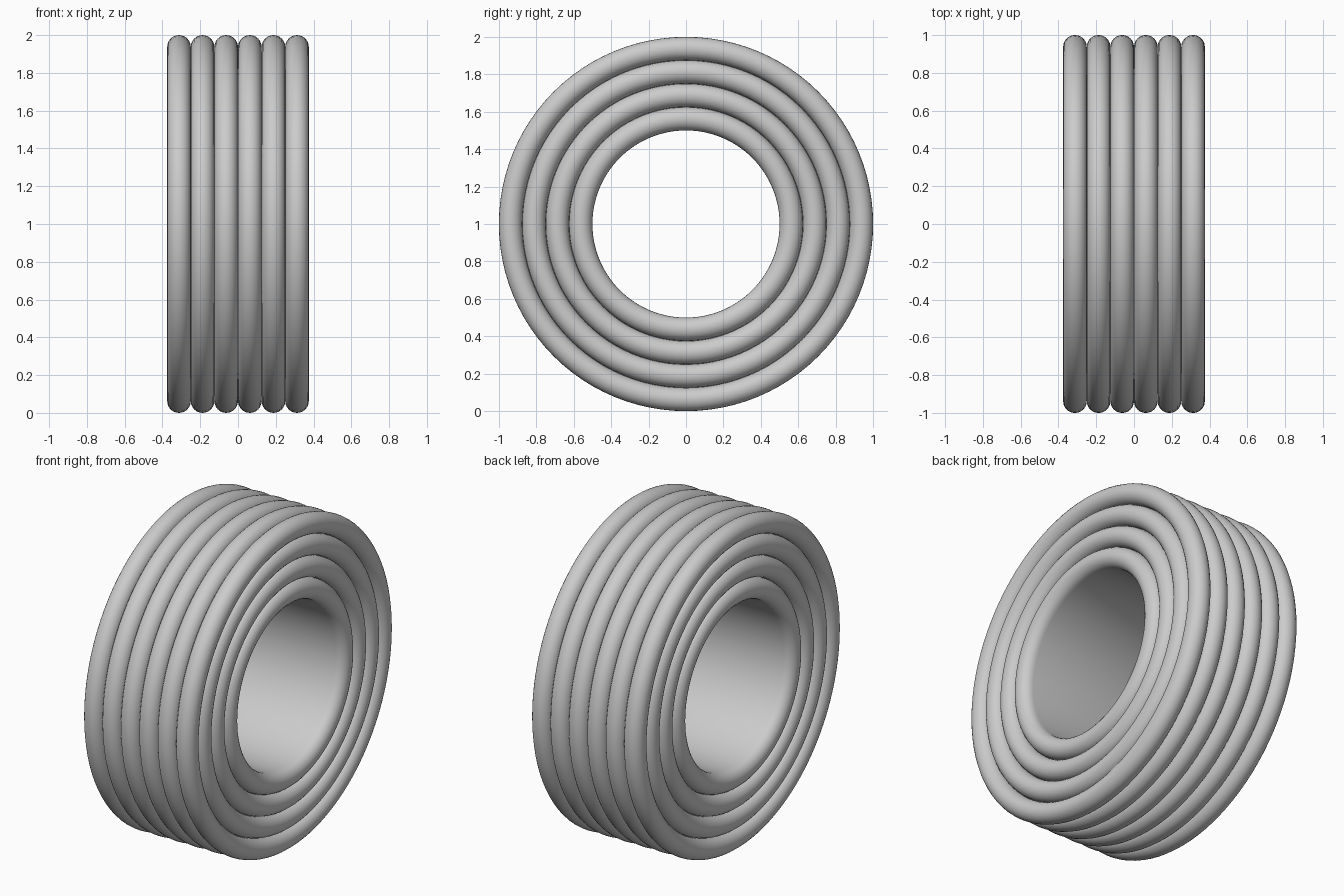
import bpy, bmesh
from math import sin, cos, pi, radians

if "Cube" in bpy.data.objects:
    bpy.data.objects.remove(bpy.data.objects["Cube"])

TUBE = 0.0625      # radius of one winding
PITCH = 2 * TUBE
COLS, ROWS = 6, 4  # windings across the width, layers deep
R_OUT = 1 - TUBE   # centre radius of the outer layer
X_END = (COLS - 1) / 2 * PITCH
SEGMENTS = 96


def arc(x, r, start, end):
    """Points along a tube cross-section, in (x, radius)."""
    n = int(abs(end - start) / 15)
    angles = [radians(start + (end - start) * i / n) for i in range(n + 1)]
    return [(x + TUBE * cos(a), r + TUBE * sin(a)) for a in angles]


# Outline: outer windings, shoulders, side layers, then the smooth bore
profile = []
layers = [R_OUT - i * PITCH for i in range(1, ROWS)]
for r in reversed(layers):
    profile += arc(-X_END, r, 270, 90)
profile += arc(-X_END, R_OUT, 270, 0)
for i in range(1, COLS - 1):
    profile += arc(-X_END + i * PITCH, R_OUT, 180, 0)
profile += arc(X_END, R_OUT, 180, -90)
for r in layers:
    profile += arc(X_END, r, 90, -90)

# Revolve the outline round the x axis
bm = bmesh.new()
rings = []
for s in range(SEGMENTS):
    a = 2 * pi * s / SEGMENTS
    rings.append([bm.verts.new((x, r * sin(a), 1 + r * cos(a))) for x, r in profile])
n = len(profile)
for s in range(SEGMENTS):
    a, b = rings[s], rings[(s + 1) % SEGMENTS]
    for i in range(n):
        j = (i + 1) % n
        bm.faces.new((a[i], a[j], b[j], b[i]))
bmesh.ops.remove_doubles(bm, verts=bm.verts, dist=0.0001)
bmesh.ops.recalc_face_normals(bm, faces=bm.faces)
mesh = bpy.data.meshes.new("hose_coil")
bm.to_mesh(mesh)
bm.free()

coil = bpy.data.objects.new("hose_coil", mesh)
bpy.context.collection.objects.link(coil)
bpy.context.view_layer.objects.active = coil
coil.select_set(True)
bpy.ops.object.shade_smooth_by_angle(angle=radians(40))
